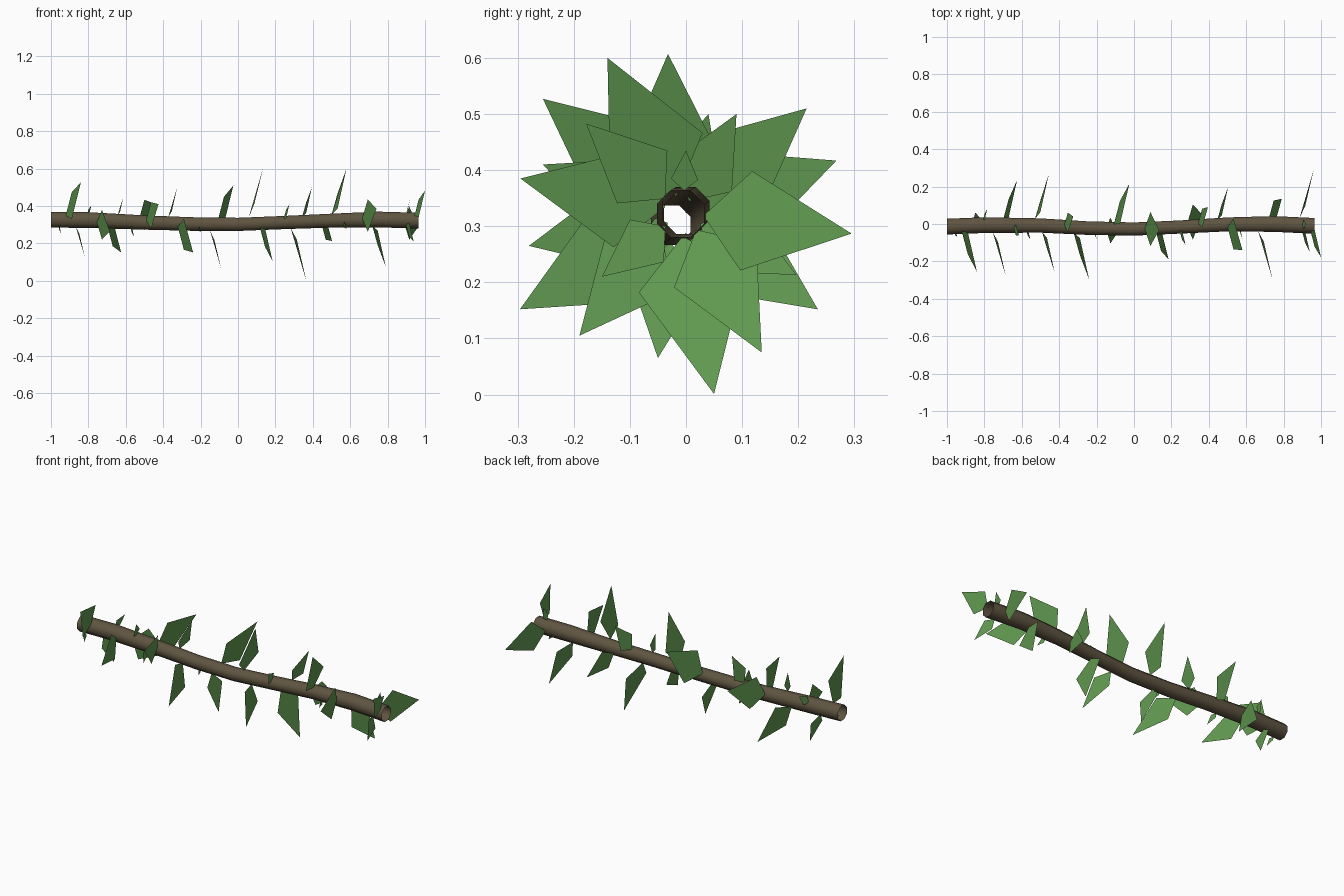
import bpy, bmesh, math
from mathutils import Vector

if "Cube" in bpy.data.objects:
    bpy.data.objects.remove(bpy.data.objects["Cube"])


def material(name, color):
    m = bpy.data.materials.new(name)
    m.diffuse_color = (*color, 1)
    m.use_nodes = True
    m.node_tree.nodes["Principled BSDF"].inputs["Base Color"].default_value = m.diffuse_color
    return m


def make_object(name, bm, mat):
    me = bpy.data.meshes.new(name)
    bm.to_mesh(me)
    bm.free()
    me.materials.append(mat)
    ob = bpy.data.objects.new(name, me)
    bpy.context.collection.objects.link(ob)
    return ob


bark = material("bark_brown", (0.115, 0.09, 0.053))
green = material("leaf_green", (0.122, 0.325, 0.083))

# Stem centre line: x, y, z, radius
PATH = [(-1.0, -0.014, 0.327, 0.043), (-0.8, -0.006, 0.325, 0.043),
        (-0.5, -0.008, 0.312, 0.039), (-0.25, -0.022, 0.304, 0.037),
        (0.0, -0.027, 0.302, 0.036), (0.25, -0.016, 0.312, 0.036),
        (0.5, -0.002, 0.322, 0.038), (0.75, 0.0, 0.328, 0.043),
        (0.965, -0.010, 0.322, 0.043)]
SIDES = 8


def stem_at(x):
    """Centre and radius of the stem at x."""
    x = max(PATH[0][0], min(PATH[-1][0], x))
    for a, b in zip(PATH, PATH[1:]):
        if x <= b[0]:
            t = (x - a[0]) / (b[0] - a[0])
            p = [u + (v - u) * t for u, v in zip(a, b)]
            return Vector(p[:3]), p[3]


# Hollow wavy stem, open at both ends
bm = bmesh.new()
rings = []
angles = [math.tau * (i + 0.5) / SIDES for i in range(SIDES)]
for x, y, z, r in PATH:
    rings.append([bm.verts.new((x, y + r * 1.06 * math.cos(a), z + r * 1.06 * math.sin(a)))
                  for a in angles])
for a, b in zip(rings, rings[1:]):
    for i in range(SIDES):
        j = (i + 1) % SIDES
        bm.faces.new((a[i], a[j], b[j], b[i]))
bmesh.ops.recalc_face_normals(bm, faces=bm.faces)
for f in bm.faces:
    f.smooth = True
make_object("stem", bm, bark)

# Leaf tips
TIPS = [(-0.84, -0.255, 0.527), (-0.82, 0.03, 0.13), (-0.685, -0.28, 0.265),
        (-0.625, 0.235, 0.152), (-0.615, -0.06, 0.44), (-0.455, 0.268, 0.417),
        (-0.425, -0.255, 0.41), (-0.325, 0.04, 0.50), (-0.24, -0.296, 0.152),
        (-0.09, -0.05, 0.065), (-0.025, 0.215, 0.51), (0.135, -0.032, 0.607),
        (0.185, -0.19, 0.105), (0.365, 0.05, 0.001), (0.395, 0.09, 0.50),
        (0.503, 0.197, 0.213), (0.58, -0.14, 0.60), (0.74, -0.295, 0.385),
        (0.79, 0.135, 0.075), (0.962, 0.295, 0.287), (1.0, -0.178, 0.483),
        # small leaves
        (0.92, 0.0, 0.435), (0.94, -0.15, 0.21), (0.275, -0.11, 0.41),
        (-0.555, -0.08, 0.235), (-0.945, -0.07, 0.25), (-0.785, 0.08, 0.40),
        (-0.2, -0.08, 0.26), (0.58, -0.08, 0.28)]

# Slightly bent kite leaves, rooted in the bark and leaning along the stem
for n, tip in enumerate(TIPS):
    tip = Vector(tip)
    centre, radius = stem_at(tip.x - 0.05)
    out = Vector((0, tip.y - centre.y, tip.z - centre.z))
    length = out.length - 0.9 * radius
    out.normalize()
    lean = Vector((length, 0, 0))
    base = tip - out * length - lean * 0.29
    side = Vector((1, 0, 0)).cross(out) * length * 0.335
    middle = tip - out * length * 0.71 - lean * 0.175
    bm = bmesh.new()
    bm.faces.new([bm.verts.new(p) for p in (base, middle + side, tip, middle - side)])
    make_object(f"leaf_{n + 1}", bm, green)
